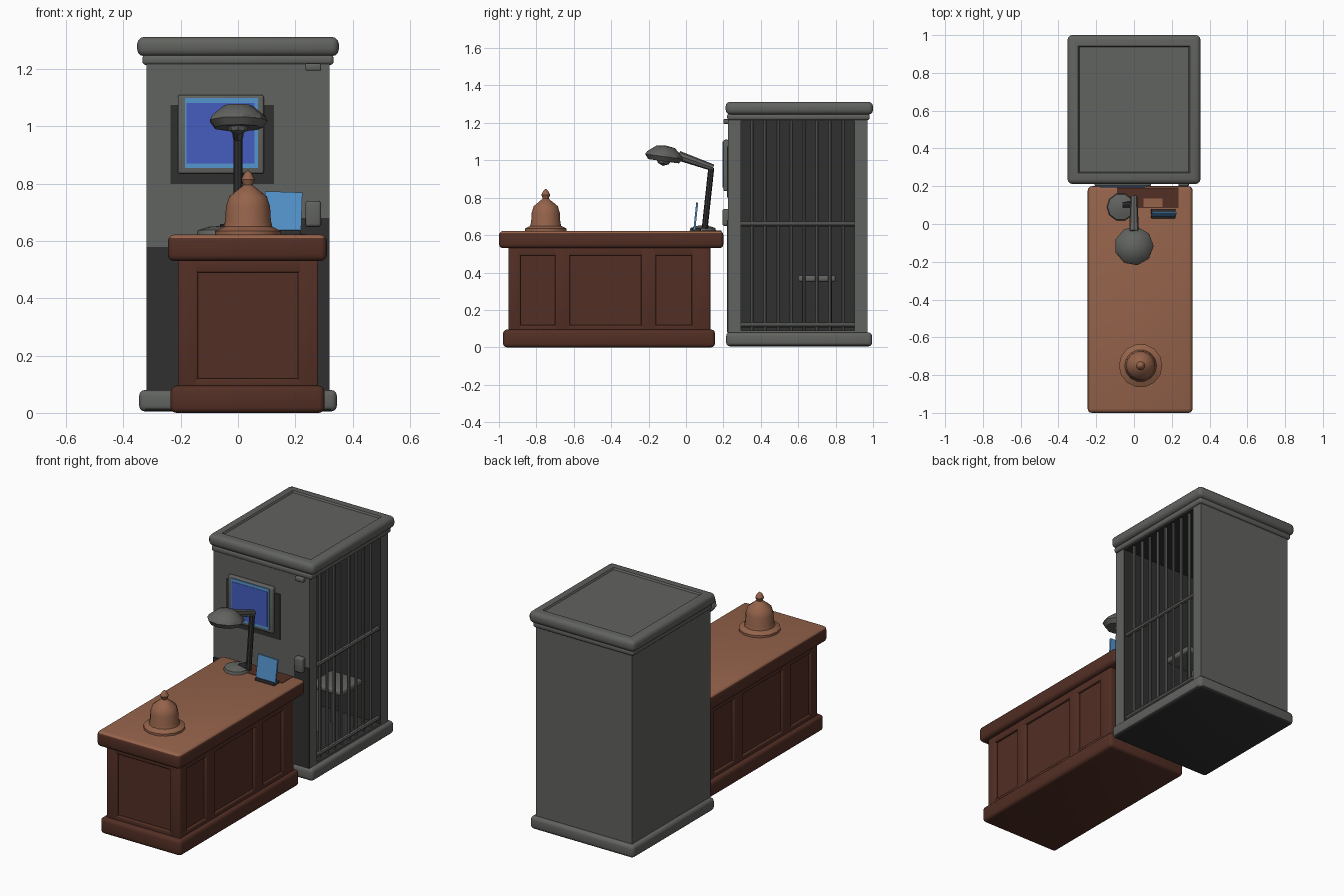
import bpy, bmesh
from math import radians
from mathutils import Vector, Matrix

if "Cube" in bpy.data.objects:
    bpy.data.objects.remove(bpy.data.objects["Cube"])


def material(name, r, g, b):
    m = bpy.data.materials.new(name)
    m.use_nodes = True
    m.diffuse_color = (r, g, b, 1)
    bsdf = m.node_tree.nodes["Principled BSDF"]
    bsdf.inputs["Base Color"].default_value = (r, g, b, 1)
    bsdf.inputs["Roughness"].default_value = 0.8
    return m


GREY = material("stone grey", 0.12, 0.125, 0.115)
DARK = material("dark grey", 0.03, 0.03, 0.031)
WOOD = material("dark wood", 0.085, 0.028, 0.018)
COPPER = material("copper wood", 0.30, 0.125, 0.07)
BLUE = material("screen blue", 0.06, 0.11, 0.52)
SKY = material("light blue", 0.09, 0.30, 0.62)


def finish(name, bm, mats, rule=None):
    bm.normal_update()
    if rule:
        for f in bm.faces:
            f.material_index = rule(f)
    me = bpy.data.meshes.new(name)
    bm.to_mesh(me)
    bm.free()
    for m in mats:
        me.materials.append(m)
    me.shade_smooth()
    me.set_sharp_from_angle(angle=radians(35))
    ob = bpy.data.objects.new(name, me)
    bpy.context.collection.objects.link(ob)
    return ob


def box_mesh(x, y, z, bevel=0.0):
    """Box from (low, high) ranges, with optional rounded edges."""
    bm = bmesh.new()
    size = Vector([r[1] - r[0] for r in (x, y, z)])
    mid = Vector([(r[1] + r[0]) / 2 for r in (x, y, z)])
    bmesh.ops.create_cube(bm, size=1, matrix=Matrix.Translation(mid) @ Matrix.Diagonal(size).to_4x4())
    if bevel:
        bmesh.ops.bevel(bm, geom=bm.edges[:], offset=bevel, segments=3,
                        profile=0.5, affect='EDGES')
    return bm


def box(name, x, y, z, mat, bevel=0.0):
    return finish(name, box_mesh(x, y, z, bevel), [mat])


def rod(name, a, b, r, mat, r2=None):
    a, b = Vector(a), Vector(b)
    d = b - a
    m = Matrix.Translation((a + b) / 2) @ d.to_track_quat('Z', 'Y').to_matrix().to_4x4()
    bm = bmesh.new()
    bmesh.ops.create_cone(bm, cap_ends=True, segments=8, radius1=r,
                          radius2=r2 or r, depth=d.length, matrix=m)
    return finish(name, bm, [mat])


def lathe(name, profile, mat, matrix, sides):
    bm = bmesh.new()
    verts = [bm.verts.new((r, 0, z)) for r, z in profile]
    edges = [bm.edges.new(p) for p in zip(verts, verts[1:])]
    bmesh.ops.spin(bm, geom=verts + edges, cent=(0, 0, 0), axis=(0, 0, 1),
                   angle=radians(360), steps=sides)
    bmesh.ops.remove_doubles(bm, verts=bm.verts[:], dist=0.0005)
    bmesh.ops.recalc_face_normals(bm, faces=bm.faces[:])
    bmesh.ops.transform(bm, matrix=matrix, verts=bm.verts[:])
    return finish(name, bm, [mat])


# Cell shell: a box hollowed out from its +x side
bm = box_mesh((-0.32, 0.32), (0.225, 0.97), (0.02, 1.28))
bm.normal_update()
mouth = max(bm.faces, key=lambda f: f.normal.x)
bmesh.ops.inset_region(bm, faces=[mouth], thickness=0.07, use_even_offset=True)
inner = bmesh.ops.extrude_discrete_faces(bm, faces=[mouth])["faces"][0]
bmesh.ops.translate(bm, vec=(-0.58, 0, 0), verts=inner.verts[:])


def inside(f):
    c = f.calc_center_median()
    return int(abs(c.x) < 0.31 and 0.25 < c.y < 0.95 and 0.05 < c.z < 1.25)


finish("cell_shell", bm, [GREY, DARK], inside)

# Cell base with a dark underside, and cap with a sunken top panel
finish("cell_base", box_mesh((-0.345, 0.345), (0.215, 0.995), (0.005, 0.08), 0.02),
       [GREY, DARK], lambda f: int(f.normal.z < -0.7))
bm = box_mesh((-0.352, 0.352), (0.212, 1.0), (1.245, 1.313), 0.025)
bm.normal_update()
roof = max(bm.faces, key=lambda f: f.normal.z * f.calc_area())
bmesh.ops.inset_region(bm, faces=[roof], thickness=0.045)
bmesh.ops.inset_region(bm, faces=[roof], thickness=0.008, depth=-0.01)
finish("cell_cap", bm, [GREY])
box("cap_moulding", (-0.334, 0.334), (0.22, 0.982), (1.215, 1.25), GREY, 0.012)

# Bars and cross rails
for i in range(8):
    y = 0.355 + i * 0.069
    rod("cell_bar", (0.295, y, 0.08), (0.295, y, 1.23), 0.009, GREY)
for z in (0.12, 0.66):
    rod("cell_rail", (0.3, 0.28, z), (0.3, 0.92, z), 0.013, GREY)

# Stool in the cell
box("stool_seat", (0.06, 0.27), (0.6, 0.8), (0.35, 0.385), GREY, 0.012)
for x in (0.09, 0.24):
    for y in (0.63, 0.77):
        rod("stool_leg", (x, y, 0.09), (x, y, 0.36), 0.01, GREY)

# Wall screen with rim, frame and dark wall patches
box("frame_patch", (-0.235, 0.125), (0.22, 0.228), (0.8, 1.075), DARK)
box("corner_patch", (-0.32, -0.21), (0.22, 0.228), (0.08, 0.58), DARK)
box("desk_patch", (0.22, 0.32), (0.22, 0.228), (0.08, 0.68), DARK)
box("screen_frame", (-0.21, 0.09), (0.2, 0.23), (0.835, 1.11), GREY, 0.008)
box("screen_rim", (-0.185, 0.07), (0.196, 0.204), (0.855, 1.1), SKY)
box("screen", (-0.18, 0.058), (0.194, 0.202), (0.87, 1.082), BLUE)
box("wall_box", (0.235, 0.29), (0.195, 0.23), (0.65, 0.74), GREY, 0.01)
box("wall_hook", (0.235, 0.29), (0.2, 0.23), (1.195, 1.22), GREY, 0.006)

# Desk: top, core, plinth
finish("desk_top", box_mesh((-0.245, 0.31), (-1.0, 0.2), (0.53, 0.622), 0.022),
       [WOOD, COPPER], lambda f: int(f.normal.z > 0.6))
box("desk_core", (-0.195, 0.265), (-0.935, 0.115), (0.04, 0.56), WOOD)
box("desk_plinth", (-0.235, 0.302), (-0.978, 0.155), (0.0, 0.095), WOOD, 0.02)
box("desk_top_patch", (-0.09, 0.235), (0.085, 0.19), (0.616, 0.624), WOOD)
box("patch_inlay", (0.05, 0.15), (0.09, 0.135), (0.618, 0.626), COPPER)

# Raised stiles and rails that frame the desk panels
for x in ((-0.21, -0.19), (0.26, 0.28)):
    for y in ((-0.95, -0.885), (-0.7, -0.62), (-0.24, -0.16), (0.03, 0.13)):
        box("side_stile", x, y, (0.08, 0.54), WOOD, 0.006)
    for z in ((0.08, 0.12), (0.49, 0.54)):
        box("side_rail", x, (-0.94, 0.12), z, WOOD, 0.006)
for y in ((-0.95, -0.93), (0.11, 0.13)):
    for x in ((-0.21, -0.14), (0.21, 0.28)):
        box("end_stile", x, y, (0.08, 0.54), WOOD, 0.006)
    for z in ((0.08, 0.12), (0.49, 0.54)):
        box("end_rail", (-0.2, 0.27), y, z, WOOD, 0.006)

# Desk bell
lathe("bell", [(0, 0.0), (0.115, 0.0), (0.115, 0.015), (0.085, 0.03), (0.08, 0.05),
               (0.077, 0.1), (0.066, 0.135), (0.035, 0.16), (0.016, 0.175),
               (0.024, 0.195), (0.014, 0.215), (0, 0.228)],
      COPPER, Matrix.Translation((0.035, -0.75, 0.62)), 14)

# Desk lamp
lathe("lamp_base", [(0, 0), (0.075, 0), (0.07, 0.018), (0.03, 0.03), (0, 0.032)],
      GREY, Matrix.Translation((-0.07, 0.09, 0.62)), 10)
rod("lamp_foot", (-0.06, 0.1, 0.643), (0.0, 0.105, 0.65), 0.016, DARK)
rod("lamp_pole", (0, 0.1, 0.635), (0, 0.135, 0.96), 0.016, DARK)
rod("lamp_arm", (0, 0.145, 0.96), (0, -0.04, 1.025), 0.018, GREY, r2=0.026)
tilt = Matrix.Translation((0, -0.12, 0.995)) @ Matrix.Rotation(radians(-8), 4, 'X')
lathe("lamp_head", [(0, 0.005), (0.085, 0.0), (0.104, 0.025), (0.095, 0.042),
                    (0.05, 0.078), (0, 0.085)], GREY, tilt, 9)
lathe("lamp_bulb", [(0, -0.025), (0.03, -0.012), (0.04, 0.01), (0, 0.01)], GREY, tilt, 8)

# Standing blue card
box("card_foot", (0.09, 0.22), (0.03, 0.08), (0.62, 0.638), DARK, 0.004)
card = box("card", (-0.065, 0.065), (-0.005, 0.005), (0, 0.14), SKY)
card.location = (0.155, 0.045, 0.632)
card.rotation_euler = (radians(-6), radians(2), 0)
